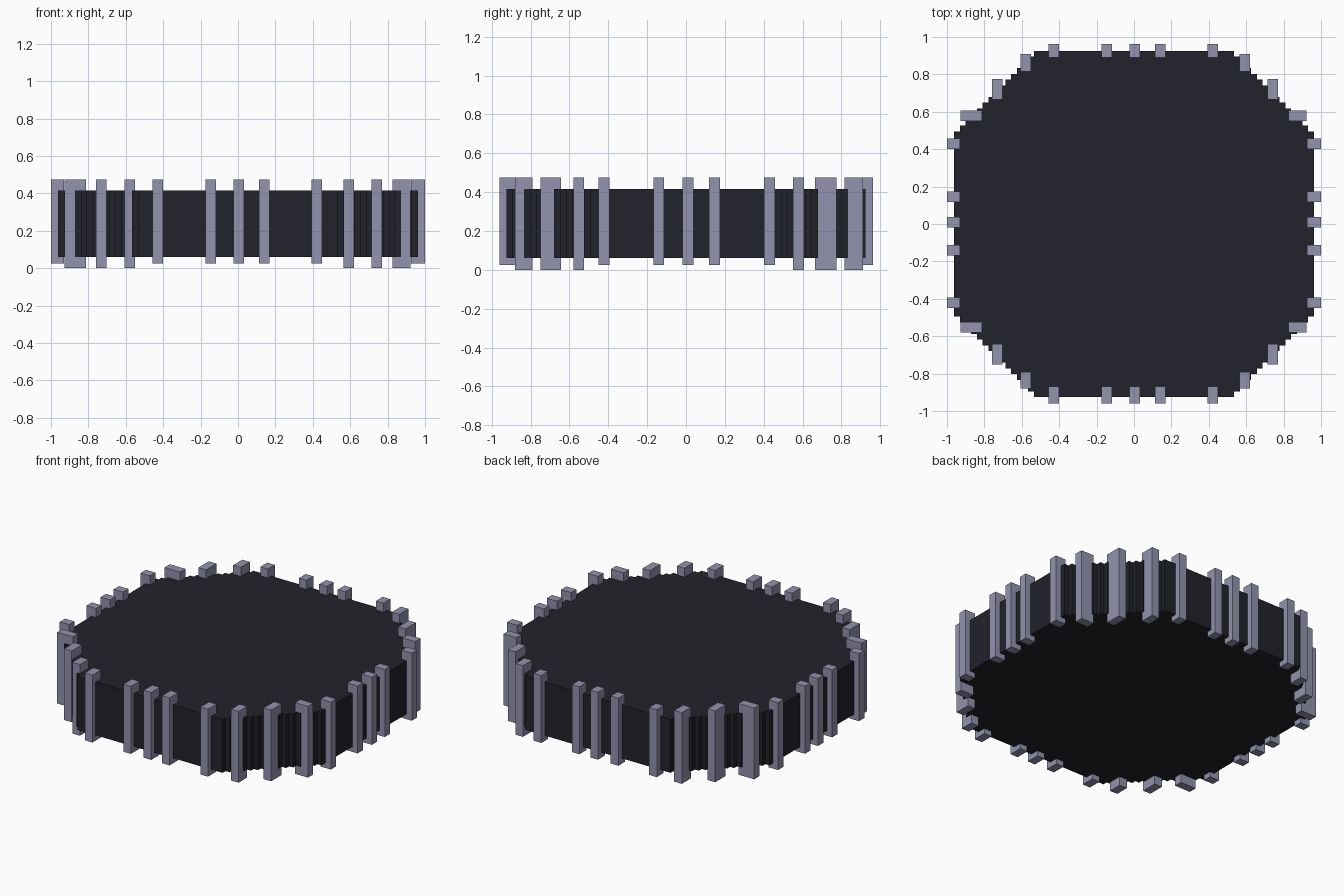
import bpy, bmesh

if "Cube" in bpy.data.objects:
    bpy.data.objects.remove(bpy.data.objects["Cube"])

def material(name, rgb):
    m = bpy.data.materials.new(name)
    m.diffuse_color = (*rgb, 1)
    m.use_nodes = True
    m.node_tree.nodes["Principled BSDF"].inputs["Base Color"].default_value = m.diffuse_color
    return m

DARK = material("dark charcoal", (0.016, 0.016, 0.025))
GREY = material("lavender grey", (0.29, 0.29, 0.425))

def make_object(name, bm, mat):
    bmesh.ops.recalc_face_normals(bm, faces=bm.faces)
    me = bpy.data.meshes.new(name)
    bm.to_mesh(me)
    bm.free()
    me.materials.append(mat)
    ob = bpy.data.objects.new(name, me)
    bpy.context.collection.objects.link(ob)
    return ob

def post(name, x0, x1, y0, y1, z0, z1=0.475):
    bm = bmesh.new()
    bmesh.ops.create_cube(bm, size=1)
    for v in bm.verts:
        v.co = (x1 if v.co.x > 0 else x0,
                y1 if v.co.y > 0 else y0,
                z1 if v.co.z > 0 else z0)
    return make_object(name, bm, GREY)

# Dark slab: an octagon whose diagonal sides are fine stair steps
STEPS = 14
X0, Y0, X1, Y1 = 0.535, 0.925, 0.962, 0.495
corner = [(X0, Y0)]
for i in range(STEPS):
    y = Y0 + (Y1 - Y0) * (i + 1) / STEPS
    corner.append((X0 + (X1 - X0) * i / STEPS, y))
    corner.append((X0 + (X1 - X0) * (i + 1) / STEPS, y))
outline = list(corner)
outline += [(x, -y) for x, y in reversed(corner)]
outline += [(-x, -y) for x, y in corner]
outline += [(-x, y) for x, y in reversed(corner)]
bm = bmesh.new()
base = bm.faces.new([bm.verts.new((x, y, 0.06)) for x, y in outline])
ext = bmesh.ops.extrude_face_region(bm, geom=[base], use_keep_orig=True)
for v in ext["geom"]:
    if isinstance(v, bmesh.types.BMVert):
        v.co.z = 0.415
make_object("slab", bm, DARK)

# Posts along the four straight sides
W = 0.028
for c in (-0.43, -0.146, 0.004, 0.14, 0.422):
    post("front_post", c - W, c + W, -0.96, -0.87, 0.025)
    post("back_post", c - W, c + W, 0.89, 0.962, 0.025)
for c in (-0.422, -0.14, 0.01, 0.146, 0.43):
    post("left_post", -1.0, -0.93, c - W, c + W, 0.025)
    post("right_post", 0.925, 1.0, c - W, c + W, 0.025)

# Longer posts on the stepped corners
left_x = [(-0.606, -0.55), (-0.758, -0.702), (-0.927, -0.812)]
right_x = [(0.565, 0.62), (0.715, 0.77), (0.827, 0.922)]
back_y = [(0.815, 0.91), (0.665, 0.775), (0.55, 0.606)]
front_y = [(-0.88, -0.79), (-0.75, -0.642), (-0.58, -0.525)]
for xs in (left_x, right_x):
    for ys in (back_y, front_y):
        for (a, b), (c, d) in zip(xs, ys):
            post("corner_post", a, b, c, d, 0.0)
